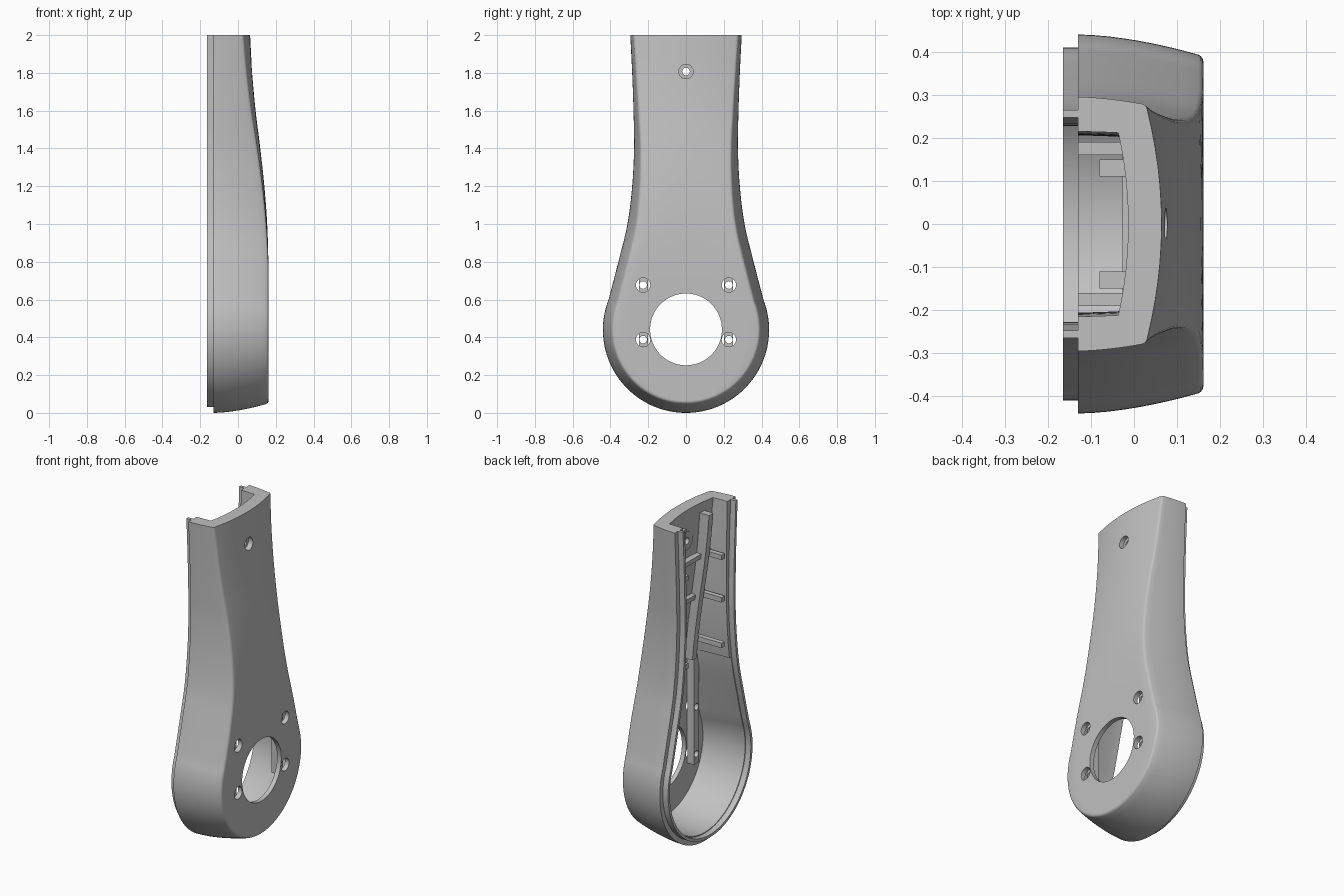
import bpy, bmesh, math
from mathutils import Vector

old = bpy.data.objects.get("Cube")
if old:
    bpy.data.objects.remove(old, do_unlink=True)

grey = bpy.data.materials.new("plain grey")
grey.use_nodes = True
grey.diffuse_color = (0.53, 0.53, 0.53, 1)
grey.node_tree.nodes["Principled BSDF"].inputs["Base Color"].default_value = (0.53, 0.53, 0.53, 1)

# Half width and front height, sampled every 0.2 from z = 0.6 to z = 2
WIDTH = [.41, .358, .31, .285, .275, .278, .285, .295]
FRONT = [.161, .161, .155, .14, .118, .093, .075, .064]
R = 0.44


def sample(table, z):
    """Smooth curve through evenly spaced values."""
    last = len(table) - 1
    s = min(max((z - 0.6) / 0.2, 0), last)
    i = min(int(s), last - 1)
    u = s - i
    a, b = table[i], table[i + 1]
    ma = (b - table[i - 1]) / 2 if i else b - a
    mb = (table[i + 2] - a) / 2 if i + 2 <= last else b - a
    return ((2*u**3 - 3*u*u + 1) * a + (u**3 - 2*u*u + u) * ma
            + (3*u*u - 2*u**3) * b + (u**3 - u*u) * mb)


def front(z):
    return sample(FRONT, z)


def crown(z):
    return 0.033 * max(0, (z - 0.8) / 1.2) ** 1.2


def edge(z):
    return front(z) - crown(z)


def floor(z):
    return edge(z) - 0.068


def draft(x, p):
    return 0.05 * max(0, (x + 0.13) / 0.29) ** 1.7


def upper_inset(x, p):
    return 0.068 + 0.02 * max(0, p.y - 1.4) + 0.4 * draft(x, p)


def outline(top, bottom=0.0):
    """Half outline from the top down, as (point, outward normal)."""
    straight = max(bottom, 0.6)
    n = max(8, int((top - straight) / 0.04))
    pts = []
    for i in range(n + 1):
        z = top + (straight - top) * i / n
        pts.append(Vector((sample(WIDTH, z), z)))
    if bottom < 0.6:
        start = math.asin(0.16 / R)
        for i in range(1, 41):
            a = start + (-math.pi / 2 - start) * i / 40
            pts.append(Vector((R * math.cos(a), R + R * math.sin(a))))
    out = []
    for i, p in enumerate(pts):
        d = pts[min(i + 1, len(pts) - 1)] - pts[max(i - 1, 0)]
        nrm = Vector((-d.y, d.x)).normalized()
        if i == 0 or (i == len(pts) - 1 and bottom >= 0.6):
            nrm = Vector((1, 0))
        elif i == len(pts) - 1:
            nrm = Vector((0, -1))
        out.append((p, nrm))
    return out


def skin(name, rings):
    """Closed solid through a row of rings."""
    bm = bmesh.new()
    rows = [[bm.verts.new(p) for p in ring] for ring in rings]
    n = len(rows[0])
    for a, b in zip(rows, rows[1:]):
        for i in range(n):
            j = (i + 1) % n
            bm.faces.new((a[i], a[j], b[j], b[i]))
    for end, ring in ((rows[0], rings[0]), (rows[-1], rings[-1])):
        if max(abs(p[1]) for p in ring) > 1e-4:
            bm.faces.new(end)
    bmesh.ops.remove_doubles(bm, verts=bm.verts, dist=1e-5)
    bmesh.ops.recalc_face_normals(bm, faces=bm.faces)
    mesh = bpy.data.meshes.new(name)
    bm.to_mesh(mesh)
    bm.free()
    mesh.materials.append(grey)
    obj = bpy.data.objects.new(name, mesh)
    bpy.context.collection.objects.link(obj)
    return obj


def loft(name, pts, back, top_at, inset, bulge=lambda z: 0, fillet=0):
    """Body-shaped solid: drafted sides and a crowned front."""
    rings = []
    for p, n in pts:
        top = top_at(p.y)
        levels = [(back + (top - fillet - back) * k / 8, 0) for k in range(9)]
        if fillet:
            for deg in (30, 60, 90):
                a = math.radians(deg)
                levels.append((top - fillet * (1 - math.sin(a)), fillet * (1 - math.cos(a))))
        side = []
        for x, extra in levels:
            q = p - n * (inset(x, p) + extra)
            side.append((x, max(q.x, 0), q.y))
        x, y, z = side[-1]
        face = [(x + bulge(p.y) * (1 - s * s), y * s, z) for s in
                (1 - k / 6 for k in range(1, 12))]
        rings.append(side + face + [(a, -b, c) for a, b, c in reversed(side)])
    return skin(name, rings)


def turned(name, steps, y, z, sides=32):
    """Round solid along x through (x, radius) steps."""
    turns = [2 * math.pi * i / sides + 0.05 for i in range(sides)]
    return skin(name, [[(x, y + r * math.cos(a), z + r * math.sin(a)) for a in turns]
                       for x, r in steps])


def bar(name, y0, y1, zs, back, base=floor):
    """Rib following the inner floor along zs, sunk slightly into it."""
    return skin(name, [[(back(z), y0, z), (back(z), y1, z),
                        (base(z) + 0.03, y1, z), (base(z) + 0.03, y0, z)] for z in zs])


def cut(obj, cutters):
    bpy.context.view_layer.objects.active = obj
    for c in cutters:
        c.hide_render = True
        m = obj.modifiers.new("cut", 'BOOLEAN')
        m.operation, m.solver, m.object = 'DIFFERENCE', 'EXACT', c
        bpy.ops.object.modifier_apply(modifier=m.name)


# Outer shell, drilled with the shaft opening and stepped screw holes, then hollowed
shell = loft("shell", outline(2), -0.13, edge, draft, crown, 0.012)
shaft = turned("shaft_drill", [(-0.3, 0.19), (0.3, 0.19)], 0, 0.442, 96)
screws = []
for y, z in ((0.227, 0.677), (0.227, 0.388), (-0.227, 0.677), (-0.227, 0.388), (0, 1.807)):
    step = front(z) - 0.03
    screws.append(turned("screw_drill", [(-0.3, 0.02), (step, 0.02), (step, 0.038), (0.3, 0.038)],
                         y, z))
upper = loft("upper_hollow", outline(2.05, 1.0), -0.2, floor, upper_inset,
             lambda z: 0.7 * crown(z))
lower = loft("lower_hollow", outline(1.03), -0.2, lambda z: 0.133,
             lambda x, p: 0.052 + 0.8 * draft(x, p))
cut(shell, [shaft] + screws + [upper, lower])

# Locating lip around the open back
lip = loft("rim_lip", outline(2), -0.165, lambda z: -0.12, lambda x, p: 0.03)
lip_core = loft("lip_core", outline(2.05), -0.2, lambda z: -0.1, lambda x, p: 0.047)
cut(lip, [lip_core])

# Upper screw boss
boss = turned("screw_boss", [(-0.008, 0.055), (0.03, 0.055)], 0, 1.807)
cut(boss, screws[-1:])
parts = [shell, lip, boss]

# Screw rails, long ribs, standing posts and low cross ribs on the inner floor
run = [1.02 + 0.92 * i / 12 for i in range(13)]
for side, label in ((1, "left"), (-1, "right")):
    y0, y1 = sorted((side * 0.2, side * 0.25))
    rail = bar(label + "_screw_rail", y0, y1, (0.33, 1.02), lambda z: 0.087, lambda z: 0.11)
    cut(rail, screws[:2] if side > 0 else screws[2:4])
    parts.append(rail)
    y0, y1 = sorted((side * 0.11, side * 0.15))
    parts.append(bar(label + "_long_rib", y0, y1, run, lambda z: floor(z) - 0.048))
    y0, y1 = sorted((side * 0.16, side * 0.19))
    for i, z in enumerate((1.12, 1.4, 1.66)):
        parts.append(bar(f"{label}_post_{i + 1}", y0, y1, (z, z + 0.03), lambda z: -0.13))
for i, z in enumerate((1.4, 1.66)):
    parts.append(bar(f"cross_rib_{i + 1}", -0.21, 0.21, (z, z + 0.03),
                     lambda z: floor(z) - 0.02))

for c in [shaft] + screws + [upper, lower, lip_core]:
    bpy.data.objects.remove(c, do_unlink=True)

bpy.ops.object.select_all(action='DESELECT')
for obj in parts:
    obj.select_set(True)
bpy.context.view_layer.objects.active = shell
bpy.ops.object.shade_smooth_by_angle(angle=math.radians(30))
